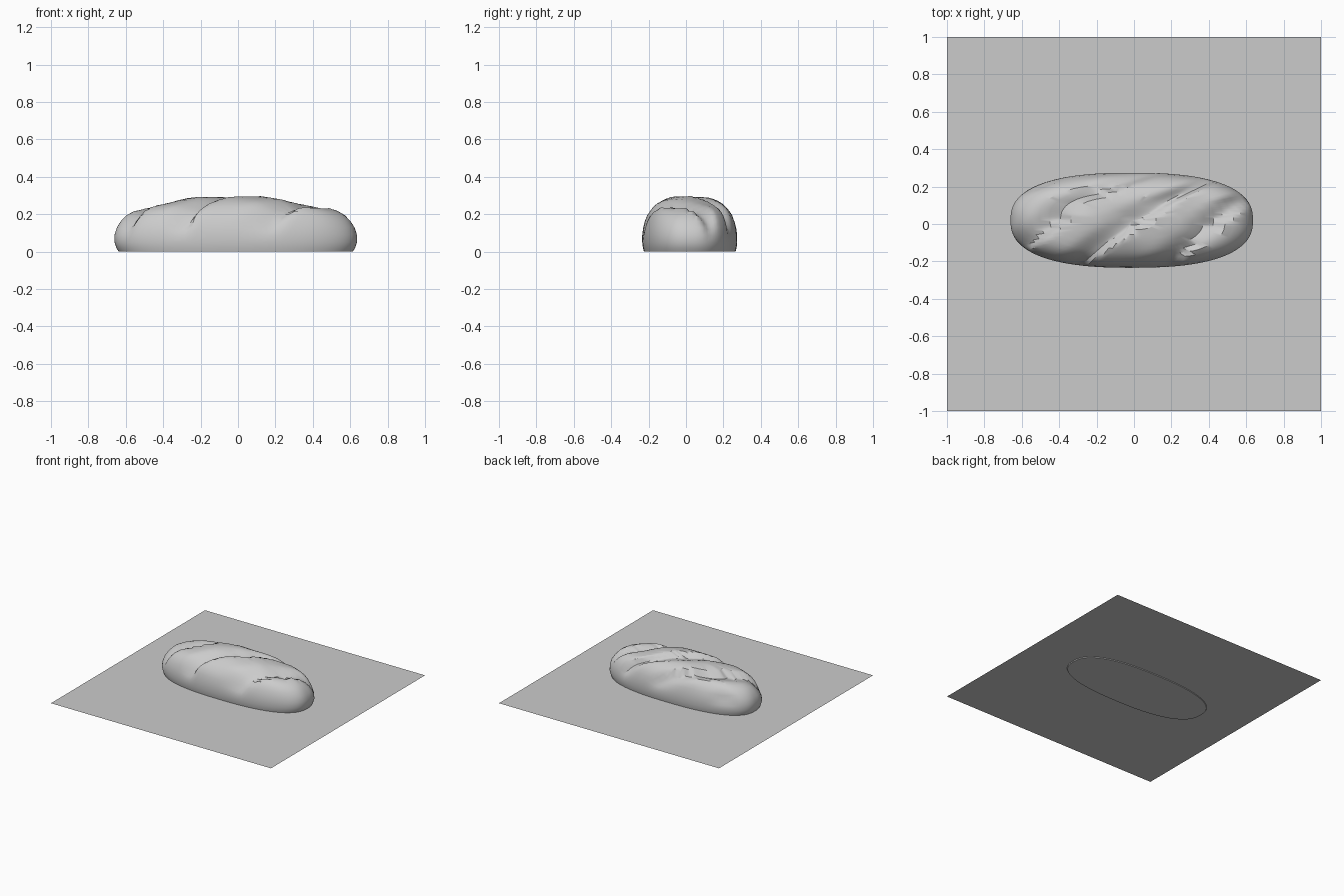
import bpy, bmesh, math
from mathutils import Vector

if "Cube" in bpy.data.objects:
    bpy.data.objects.remove(bpy.data.objects["Cube"])


# Flat square board under the loaf
bpy.ops.mesh.primitive_plane_add(size=2, location=(0, 0, 0.006))
bpy.context.object.name = "board"

# Loaf profile: (fraction of the outline, height), from the base to the crown
PROFILE = [(0.965, 0.0), (0.985, 0.02), (1.0, 0.05), (1.0, 0.09), (0.98, 0.13),
           (0.945, 0.165), (0.90, 0.195), (0.84, 0.218), (0.77, 0.24), (0.69, 0.257),
           (0.6, 0.27), (0.5, 0.281), (0.4, 0.289), (0.3, 0.294), (0.2, 0.297), (0.1, 0.298)]
CX, CY, HALF_X, HALF_Y, POWER = -0.012, 0.02, 0.648, 0.254, 2.5
ANGLES = 120


def smooth(a, b, t):
    t = max(0.0, min(1.0, (t - a) / (b - a)))
    return t * t * (3 - 2 * t)


def groove(x, y):
    """1 in the bottom of a diagonal fold, 0 on the swell between folds."""
    skew = 1.28 * y + 1.3 * max(0, y - 0.12) + 0.02 * math.sin(9 * x)
    f = ((x - skew) / 0.45) % 1.0
    return max(1 - smooth(0.0, 0.14, f), smooth(0.55, 1.0, f))


def outline(a):
    c, s = math.cos(a), math.sin(a)
    r = (abs(c) ** POWER + abs(s) ** POWER) ** (-1 / POWER)
    return Vector((HALF_X * r * c, HALF_Y * r * s, 0))


def surface(frac, z, a):
    p = outline(a) * frac
    x, y = CX + p.x, CY + p.y
    depth = groove(x, y) * smooth(0.06, 0.2, z)
    end = 1 - smooth(0.45, 0.66, abs(x))
    p *= 1 - 0.035 * depth * frac
    dz = depth * (0.018 + 0.022 * end)
    z -= dz + 0.03 * smooth(0.12, 0.5, abs(x + 0.05)) * smooth(0.22, 0.29, z)
    z += 0.003 * math.sin(17 * x + 5 * y) * math.sin(23 * y) * smooth(0.05, 0.2, z)
    return (CX + p.x, CY + p.y, z)


# Bread loaf with diagonal folds
bm = bmesh.new()
rings = []
for frac, z in PROFILE:
    rings.append([bm.verts.new(surface(frac, z, 2 * math.pi * i / ANGLES))
                  for i in range(ANGLES)])
for lo, hi in zip(rings, rings[1:]):
    for i in range(ANGLES):
        j = (i + 1) % ANGLES
        bm.faces.new((lo[i], lo[j], hi[j], hi[i]))
crown = bm.verts.new(surface(0, 0.298, 0))
for i in range(ANGLES):
    bm.faces.new((rings[-1][i], rings[-1][(i + 1) % ANGLES], crown))
bm.faces.new(list(reversed(rings[0])))
bmesh.ops.recalc_face_normals(bm, faces=bm.faces)
mesh = bpy.data.meshes.new("bread_loaf")
bm.to_mesh(mesh)
bm.free()
loaf = bpy.data.objects.new("bread_loaf", mesh)
bpy.context.collection.objects.link(loaf)
bpy.ops.object.select_all(action='DESELECT')
loaf.select_set(True)
bpy.context.view_layer.objects.active = loaf
bpy.ops.object.shade_smooth_by_angle(angle=math.radians(30))
